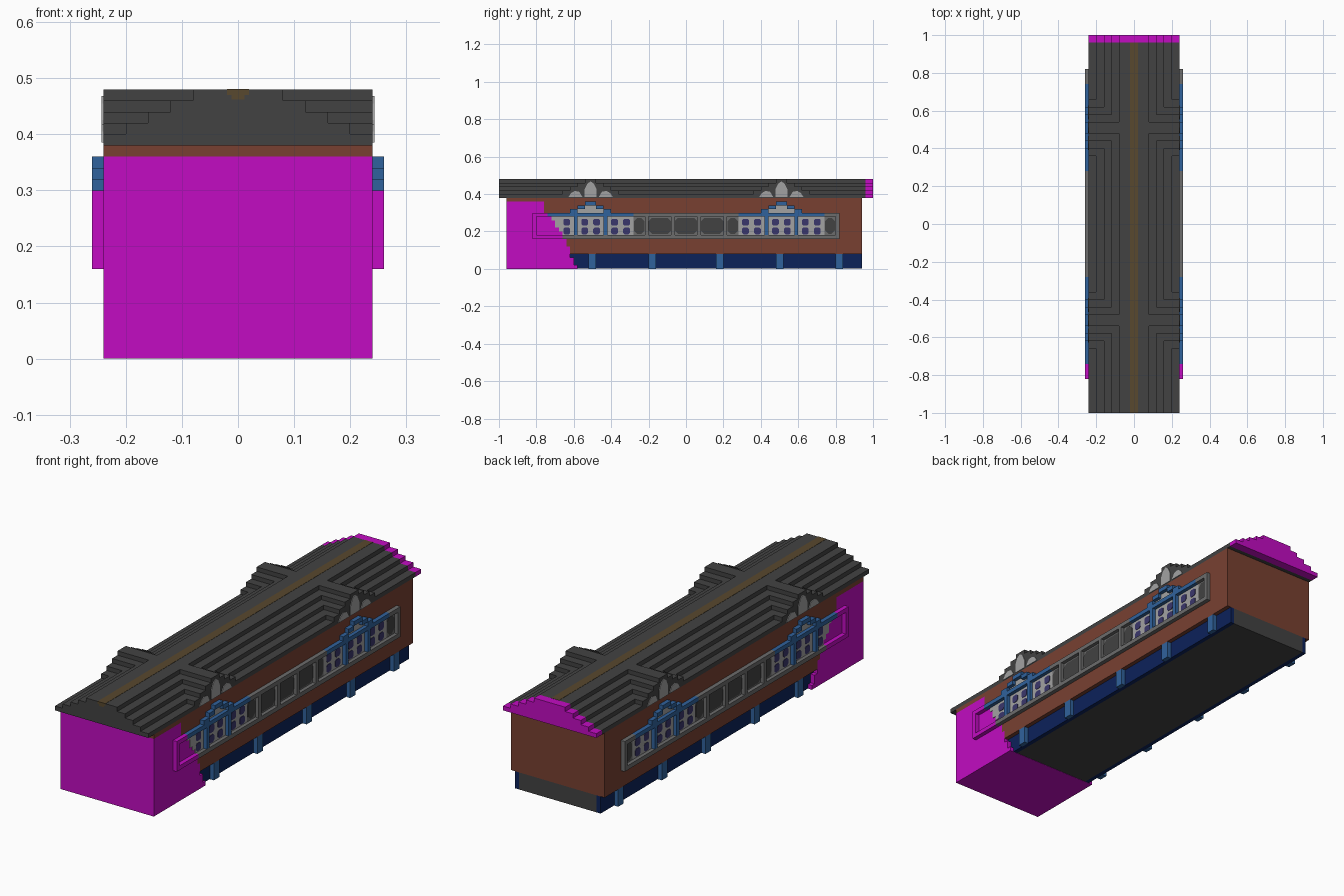
import bpy, bmesh

cube = bpy.data.objects.get("Cube")
if cube:
    bpy.data.objects.remove(cube, do_unlink=True)


def material(name, rgb):
    lin = [((c / 255 + 0.055) / 1.055) ** 2.4 if c > 10 else c / 255 / 12.92 for c in rgb]
    m = bpy.data.materials.new(name)
    m.use_nodes = True
    m.diffuse_color = (*lin, 1)
    m.node_tree.nodes["Principled BSDF"].inputs["Base Color"].default_value = (*lin, 1)
    return m


MAGENTA = material("magenta", (194, 12, 194))
DARK = material("dark_grey", (66, 66, 66))
RIDGE = material("ridge_brown", (88, 72, 46))
WALL = material("wall_brown", (120, 64, 49))
NAVY = material("navy", (12, 34, 90))
BLUE = material("blue", (48, 98, 156))
LIGHT = material("light_grey", (162, 162, 162))
GREY = material("frame_grey", (108, 108, 108))
VIOLET = material("dark_violet", (58, 54, 108))


class Part:
    """Collects prisms and boxes of one colour into one object."""

    def __init__(self, name, mat):
        self.name, self.mat, self.bm = name, mat, bmesh.new()

    def prism(self, pts, axis, a, b):
        def place(u, v, w):
            return (w, u, v) if axis == "x" else (u, w, v)
        n = len(pts)
        lo = [self.bm.verts.new(place(u, v, a)) for u, v in pts]
        hi = [self.bm.verts.new(place(u, v, b)) for u, v in pts]
        self.bm.faces.new(lo)
        self.bm.faces.new(hi[::-1])
        for i in range(n):
            j = (i + 1) % n
            self.bm.faces.new((lo[i], lo[j], hi[j], hi[i]))

    def box(self, x, y, z):
        self.prism([(y[0], z[0]), (y[1], z[0]), (y[1], z[1]), (y[0], z[1])], "x", *x)

    def both_box(self, x, y, z):
        for s in (1, -1):
            self.box((s * x[0], s * x[1]), y, z)

    def both_prism(self, pts, a, b):
        for s in (1, -1):
            self.prism(pts, "x", s * a, s * b)

    def finish(self):
        bmesh.ops.recalc_face_normals(self.bm, faces=self.bm.faces)
        me = bpy.data.meshes.new(self.name)
        self.bm.to_mesh(me)
        self.bm.free()
        me.materials.append(self.mat)
        bpy.context.collection.objects.link(bpy.data.objects.new(self.name, me))


def stepped(centre, half, grow):
    """Stepped gable profile, five layers from z 0.48 down to 0.38."""
    right = []
    for i in range(5):
        w = half + grow * i
        right += [(w, 0.48 - 0.02 * i), (w, 0.46 - 0.02 * i)]
    return [(centre + u, v) for u, v in right] + [(centre - u, v) for u, v in right[::-1]]


def octagon(y, z, hy, hz, c):
    return [(y - hy, z - hz + c), (y - hy + c, z - hz), (y + hy - c, z - hz), (y + hy, z - hz + c),
            (y + hy, z + hz - c), (y + hy - c, z + hz), (y - hy + c, z + hz), (y - hy, z + hz - c)]


# Ragged boundary of the magenta end, one y per 0.02 layer from the ground up
EDGE = [-.58, -.60, -.60, -.62, -.62, -.62, -.64, -.64, -.66,
        -.66, -.68, -.70, -.70, -.72, -.74, -.76, -.76, -.76]


def stairs(first, last):
    pts = []
    for i in range(first, last):
        pts += [(EDGE[i], 0.02 * i), (EDGE[i], 0.02 * (i + 1))]
    return pts


# Body: magenta end block and brown walls meeting along the ragged boundary
p = Part("end_block", MAGENTA)
p.prism([(-.96, 0)] + stairs(0, 18) + [(-.96, .36)], "x", -.24, .24)
p.finish()
p = Part("walls", WALL)
p.prism(stairs(4, 18) + [(-.96, .36), (-.96, .38), (.94, .38), (.94, .08)], "x", -.24, .24)
p.finish()

# Base with side skirts and posts
p = Part("base_core", DARK)
p.box((-.20, .20), (-.63, .94), (.001, .08))
p.finish()
p = Part("base_skirts", NAVY)
p.both_box((.20, .22), (-.63, .94), (.001, .08))
p.finish()
p = Part("base_posts", BLUE)
for y in (-.50, -.18, .18, .50, .82):
    p.both_box((.22, .24), (y - .02, y + .02), (0, .08))
p.finish()

# Stepped roof, cross gables, ridge stripe and end cap
p = Part("roof", DARK)
p.prism(stepped(0, .08, .04), "y", -1, .96)
for c in (-.51, .51):
    p.prism(stepped(c, .03, .04), "x", -.24, .24)
p.finish()
p = Part("roof_end", MAGENTA)
p.prism(stepped(0, .08, .04), "y", .96, 1)
p.finish()
p = Part("ridge_stripe", RIDGE)
p.box((-.02, .02), (-1.001, .96), (.47, .481))
p.box((-.012, .012), (-1.001, .96), (.462, .47))
p.finish()

# Pale ornament on each gable face
p = Part("gable_ornaments", LIGHT)
for c in (-.51, .51):
    p.both_prism([(c - .032, .385), (c + .032, .385), (c + .032, .425), (c + .018, .455),
                  (c, .468), (c - .018, .455), (c - .032, .425)], .239, .243)
    for s in (1, -1):
        p.both_prism([(c + s * u, v) for u, v in
                      ((.044, .385), (.118, .385), (.105, .405), (.085, .417), (.06, .412))], .239, .243)
p.finish()

# Window frame in relief
p = Part("frame_grey", GREY)
p.both_box((.24, .26), (-.66, .82), (.16, .18))
p.both_box((.24, .26), (-.28, .28), (.28, .30))
p.both_box((.24, .26), (.74, .82), (.28, .30))
p.both_box((.24, .26), (.80, .82), (.18, .28))
for y in (-.21, -.07, .07, .21):
    p.both_box((.24, .26), (y - .01, y + .01), (.18, .28))
p.finish()
p = Part("frame_magenta", MAGENTA)
p.both_box((.24, .26), (-.82, -.66), (.16, .18))
p.both_box((.24, .26), (-.82, -.74), (.28, .30))
p.both_box((.24, .26), (-.82, -.80), (.18, .28))
p.finish()

# Blue rails, posts and stepped arches over the ornate windows
p = Part("blue_frame", BLUE)
for c in (-.51, .51):
    p.both_box((.24, .26), (c - .23, c + .23), (.28, .30))
    p.both_box((.24, .26), (c - .03, c + .03), (.34, .36))
    for s in (1, -1):
        for inner, outer, z in ((.03, .07, .32), (.07, .11, .30)):
            p.both_box((.24, .26), sorted((c + s * inner, c + s * outer)), (z, z + .02))
        p.both_box((.24, .26), sorted((c + s * .07, c + s * .09)), (.18, .28))
p.finish()

# Pale window panels and arch infill
p = Part("pale_panels", LIGHT)
p.both_prism(stairs(9, 14) + [(-.28, .28), (-.28, .18)], .239, .243)
p.both_box((.239, .243), (.28, .74), (.18, .28))
for c in (-.51, .51):
    p.both_box((.239, .243), (c - .07, c + .07), (.30, .32))
    p.both_box((.239, .243), (c - .03, c + .03), (.32, .34))
p.finish()

# Small violet panes, two by two in each ornate window
p = Part("violet_panes", VIOLET)
for c in (-.67, -.51, -.35, .35, .51, .67):
    for y in (c - .032, c + .032):
        for z in (.203, .25):
            if y > -.69:
                p.both_prism(octagon(y, z, .018, .018, .007), .242, .245)
p.finish()

# Plain windows: grey surround and dark rounded glass
p = Part("window_surrounds", GREY)
p.both_box((.239, .243), (-.28, .28), (.18, .28))
p.both_box((.239, .243), (.74, .80), (.18, .28))
p.finish()
p = Part("dark_glass", DARK)
for y, h in ((-.14, .06), (0, .06), (.14, .06), (-.25, .028), (.25, .028), (.77, .026)):
    p.both_prism(octagon(y, .23, h, .043, .018), .242, .245)
p.finish()
